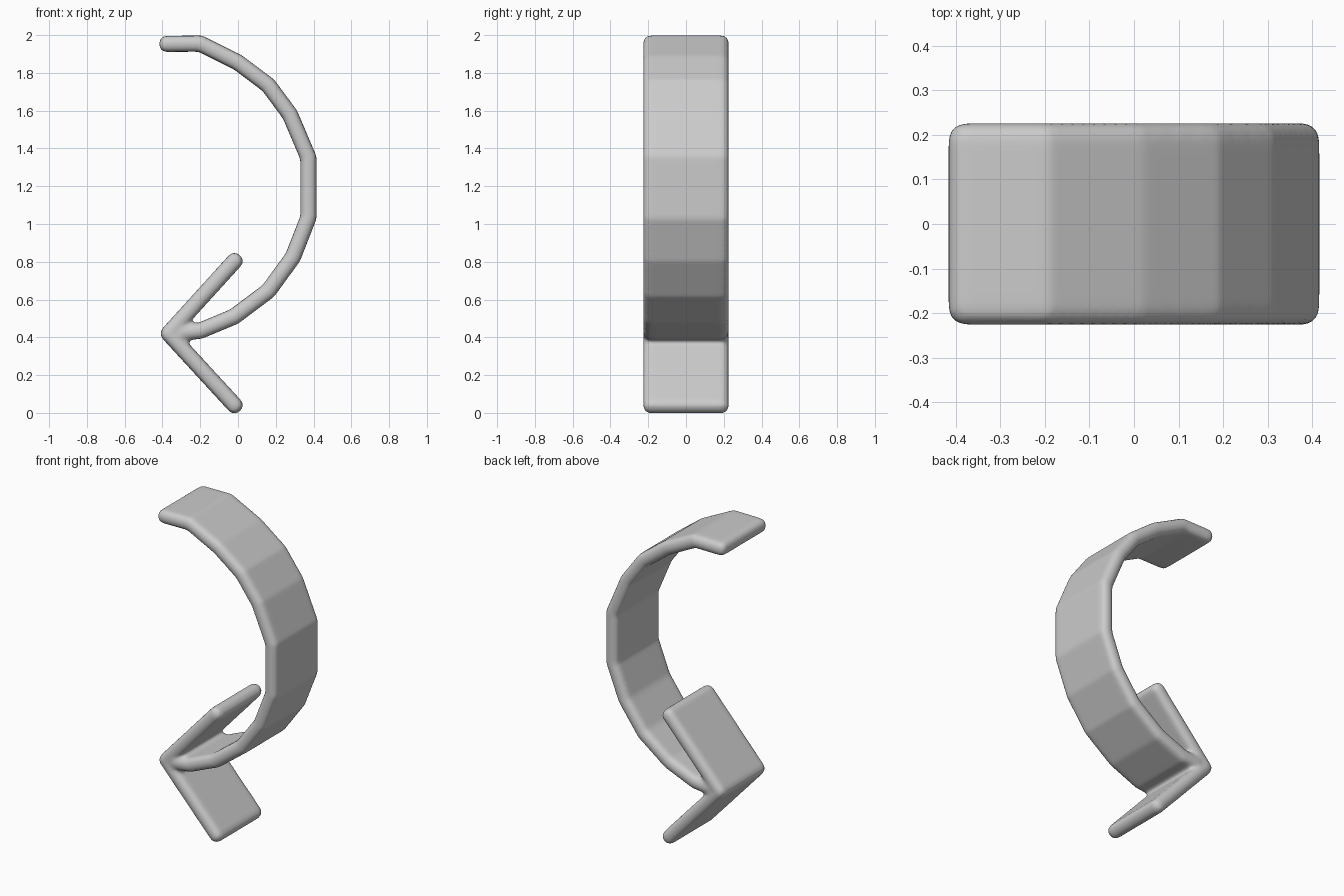
import bpy
import bmesh

cube = bpy.data.objects.get("Cube")
if cube:
    bpy.data.objects.remove(cube)

THICKNESS = 0.085
HALF_WIDTH = 0.227

grey = bpy.data.materials.new("light grey")
grey.use_nodes = True
grey.diffuse_color = (0.6, 0.6, 0.6, 1)
grey.node_tree.nodes["Principled BSDF"].inputs["Base Color"].default_value = (0.6, 0.6, 0.6, 1)


def add_strip(bm, path):
    """Sweep an (x, z) path across the depth as a flat ribbon."""
    rows = [[bm.verts.new((x, side * HALF_WIDTH, z)) for side in (-1, 1)] for x, z in path]
    for a, b in zip(rows, rows[1:]):
        bm.faces.new((a[0], b[0], b[1], a[1]))


# Curved shaft, from the top end down into the arrow head
shaft = [(-0.417, 1.953), (-0.2, 1.955), (0.0, 1.855), (0.16, 1.735), (0.275, 1.58),
         (0.373, 1.35), (0.373, 1.035), (0.29, 0.823), (0.16, 0.645), (-0.02, 0.51),
         (-0.2, 0.435), (-0.34, 0.42)]
# Chevron head with its tip on the left
head = [(0.01, 0.835), (-0.367, 0.42), (0.01, 0.01)]

bm = bmesh.new()
add_strip(bm, shaft)
add_strip(bm, head)
mesh = bpy.data.meshes.new("curved_arrow")
bm.to_mesh(mesh)
bm.free()
mesh.materials.append(grey)
arrow = bpy.data.objects.new("curved_arrow", mesh)
bpy.context.collection.objects.link(arrow)

# Thicken the ribbons and round every rim
solid = arrow.modifiers.new("thickness", 'SOLIDIFY')
solid.thickness = THICKNESS
solid.offset = 0
solid.use_even_offset = True
bevel = arrow.modifiers.new("rounded_rims", 'BEVEL')
bevel.width = 0.038
bevel.segments = 4
bevel.limit_method = 'ANGLE'
bevel.angle_limit = 1.0

# Fuse shaft and head into one skin with soft joints
fuse = arrow.modifiers.new("fuse", 'REMESH')
fuse.mode = 'VOXEL'
fuse.voxel_size = 0.012
fuse.use_smooth_shade = True
soften = arrow.modifiers.new("soften", 'SMOOTH')
soften.factor = 0.5
soften.iterations = 5
